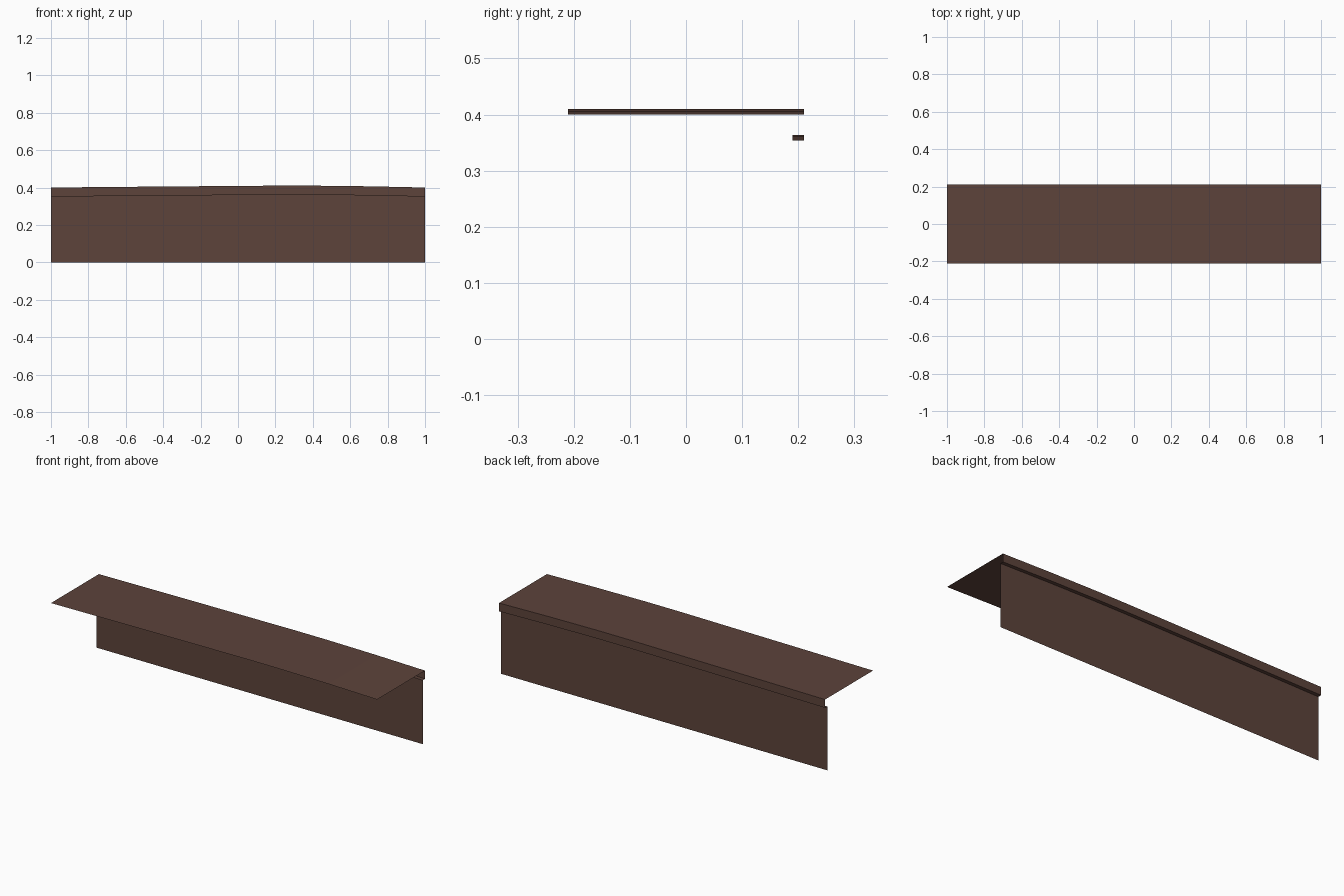
import bpy

if "Cube" in bpy.data.objects:
    bpy.data.objects.remove(bpy.data.objects["Cube"])

brown = bpy.data.materials.new("dark brown")
brown.diffuse_color = (0.109, 0.056, 0.043, 1)
brown.use_nodes = True
brown.node_tree.nodes["Principled BSDF"].inputs["Base Color"].default_value = brown.diffuse_color

# Gentle crown of the top along its length: (x, z)
CROWN = [(-1, 0.40), (-0.5, 0.4045), (0, 0.4085), (0.2, 0.41),
         (0.4, 0.41), (0.7, 0.4065), (1, 0.40)]
DROP = 0.046      # height of the rear edge band
BACK, INSET, FRONT = 0.21, 0.19, -0.21


def sheet(name, edge_a, edge_b):
    """Thin sheet spanning two edges; each edge is (y, function of crown height)."""
    verts, faces = [], []
    for x, z in CROWN:
        for y, height in (edge_a, edge_b):
            verts.append((x, y, height(z)))
    for i in range(len(CROWN) - 1):
        a = 2 * i
        faces.append((a, a + 2, a + 3, a + 1))
    mesh = bpy.data.meshes.new(name)
    mesh.from_pydata(verts, [], faces)
    mesh.materials.append(brown)
    bpy.context.collection.objects.link(bpy.data.objects.new(name, mesh))


def crown(z):
    return z


def lowered(z):
    return z - DROP


def ground(z):
    return 0.0


# Crowned top board
sheet("top_board", (FRONT, crown), (BACK, crown))
# Rear edge band hanging from the top
sheet("rear_edge_band", (BACK, crown), (BACK, lowered))
# Underside lip stepping in to the panel
sheet("underside_lip", (BACK, lowered), (INSET, lowered))
# Upright rear panel down to the ground
sheet("rear_panel", (INSET, lowered), (INSET, ground))
